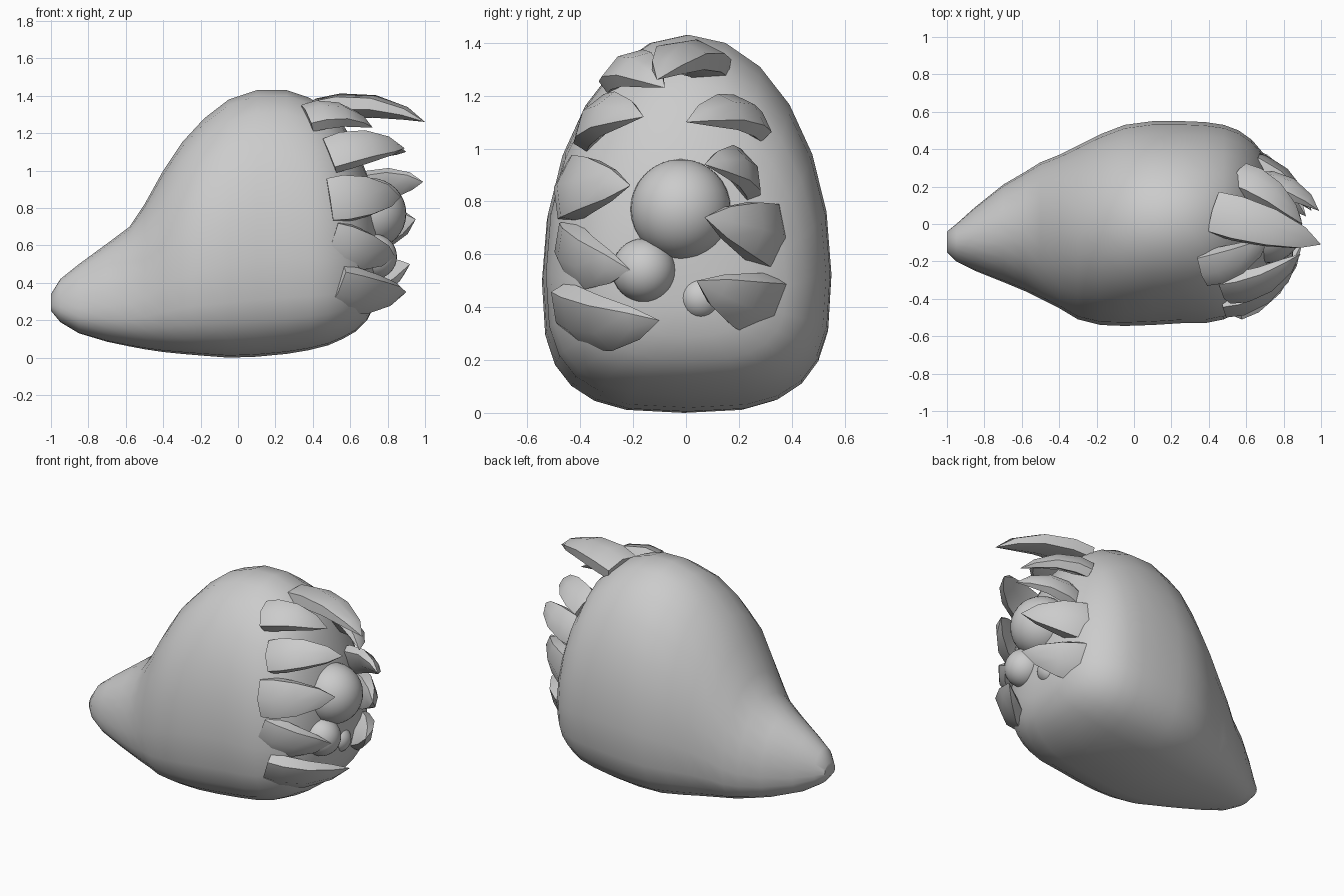
import bpy, bmesh, math
from mathutils import Vector

if "Cube" in bpy.data.objects:
    bpy.data.objects.remove(bpy.data.objects["Cube"])


def finish(name, bm, angle):
    bmesh.ops.recalc_face_normals(bm, faces=bm.faces)
    me = bpy.data.meshes.new(name)
    bm.to_mesh(me)
    bm.free()
    ob = bpy.data.objects.new(name, me)
    bpy.context.collection.objects.link(ob)
    bpy.ops.object.select_all(action='DESELECT')
    bpy.context.view_layer.objects.active = ob
    ob.select_set(True)
    bpy.ops.object.shade_smooth_by_angle(angle=math.radians(angle))
    return ob


def loft(name, rings, angle, tip=None):
    bm = bmesh.new()
    loops = [[bm.verts.new(p) for p in r] for r in rings]
    n = len(loops[0])
    for a, b in zip(loops, loops[1:]):
        for i in range(n):
            bm.faces.new((a[i], a[(i + 1) % n], b[(i + 1) % n], b[i]))
    bm.faces.new(loops[0])
    if tip is None:
        bm.faces.new(loops[-1])
    else:
        t = bm.verts.new(tip)
        for i in range(n):
            bm.faces.new((loops[-1][i], loops[-1][(i + 1) % n], t))
    return finish(name, bm, angle)


# Egg-shaped cross-section: round above the widest line, squarish below
def section(x, bottom, top, y0, y1, n=24):
    cy, hw = (y0 + y1) / 2, (y1 - y0) / 2
    zc = bottom + 0.36 * (top - bottom)
    k = 2 / (2.2 + 0.8 * min(1, hw / 0.5))
    pts = []
    for i in range(n):
        a = 2 * math.pi * i / n
        c, s = math.cos(a), math.sin(a)
        if s >= 0:
            pts.append((x, cy + hw * c, zc + (top - zc) * s))
        else:
            drop = (zc - bottom) * abs(s) ** k
            pts.append((x, cy + hw * math.copysign(abs(c) ** k, c), zc - drop))
    return pts


# Body: x, bottom, top, y min, y max
stations = [
    (-1.0, 0.25, 0.34, -0.15, -0.04), (-0.95, 0.19, 0.42, -0.20, 0.0),
    (-0.85, 0.13, 0.50, -0.25, 0.09), (-0.7, 0.085, 0.61, -0.31, 0.21),
    (-0.58, 0.06, 0.70, -0.36, 0.28), (-0.5, 0.045, 0.82, -0.40, 0.33),
    (-0.4, 0.03, 1.0, -0.45, 0.37), (-0.3, 0.02, 1.15, -0.51, 0.42),
    (-0.18, 0.01, 1.28, -0.54, 0.48), (-0.05, 0.0, 1.38, -0.545, 0.53),
    (0.1, 0.005, 1.43, -0.54, 0.55), (0.26, 0.02, 1.43, -0.53, 0.55),
    (0.38, 0.04, 1.39, -0.53, 0.545), (0.48, 0.065, 1.33, -0.51, 0.53),
    (0.56, 0.10, 1.25, -0.47, 0.50), (0.63, 0.14, 1.13, -0.42, 0.45),
    (0.69, 0.20, 0.98, -0.34, 0.38), (0.735, 0.29, 0.82, -0.22, 0.25),
    (0.75, 0.40, 0.65, -0.09, 0.11)]
loft("body", [section(*s) for s in stations], 50)


# Claw: faceted tapered horn bowed outward from the mouth
def claw(name, base, tip, width):
    base, tip = Vector(base), Vector(tip)
    out = Vector((0, base.y, (base.z - 0.72) * 0.65)).normalized()
    mid = base.lerp(tip, 0.55) + out * 0.11
    path = lambda t: base * (1 - t) ** 2 + mid * 2 * t * (1 - t) + tip * t * t
    rings = []
    for t, f in ((0, 0.95), (0.2, 1), (0.5, 0.85), (0.8, 0.5)):
        d = (path(t + 0.05) - path(t - 0.05)).normalized()
        side = d.cross(out).normalized()
        up = side.cross(d)
        w, h = width * f * 0.56, width * f * 0.3
        rings.append([path(t) + side * w * math.cos(a) + up * h * math.sin(a)
                      for a in (math.pi * (i / 3 + 1 / 6) for i in range(6))])
    loft(name, rings, 38, tip)


claws = [
    ((0.37, -0.24, 1.28), (0.72, -0.08, 1.23), 0.20),
    ((0.49, -0.35, 1.08), (0.89, -0.16, 1.12), 0.21),
    ((0.49, -0.43, 0.84), (0.87, -0.21, 0.86), 0.25),
    ((0.50, -0.43, 0.62), (0.84, -0.21, 0.54), 0.24),
    ((0.52, -0.43, 0.38), (0.90, -0.10, 0.35), 0.26),
    ((0.43, 0.06, 1.32), (1.0, -0.11, 1.26), 0.24),
    ((0.56, 0.25, 1.10), (0.90, 0.0, 1.10), 0.19),
    ((0.64, 0.22, 0.88), (0.99, 0.07, 0.94), 0.19),
    ((0.60, 0.32, 0.66), (0.95, 0.07, 0.74), 0.25),
    ((0.60, 0.31, 0.41), (0.92, 0.04, 0.50), 0.25)]
for i, c in enumerate(claws):
    claw(f"claw_{i + 1}", *c)

# Three eyeballs inside the ring of claws
for name, loc, r in (("large_eye", (0.71, -0.02, 0.77), 0.19),
                     ("medium_eye", (0.73, -0.16, 0.54), 0.12),
                     ("small_eye", (0.70, 0.055, 0.435), 0.083)):
    bm = bmesh.new()
    bmesh.ops.create_uvsphere(bm, u_segments=32, v_segments=16, radius=r)
    bmesh.ops.translate(bm, verts=bm.verts, vec=loc)
    finish(name, bm, 60)
